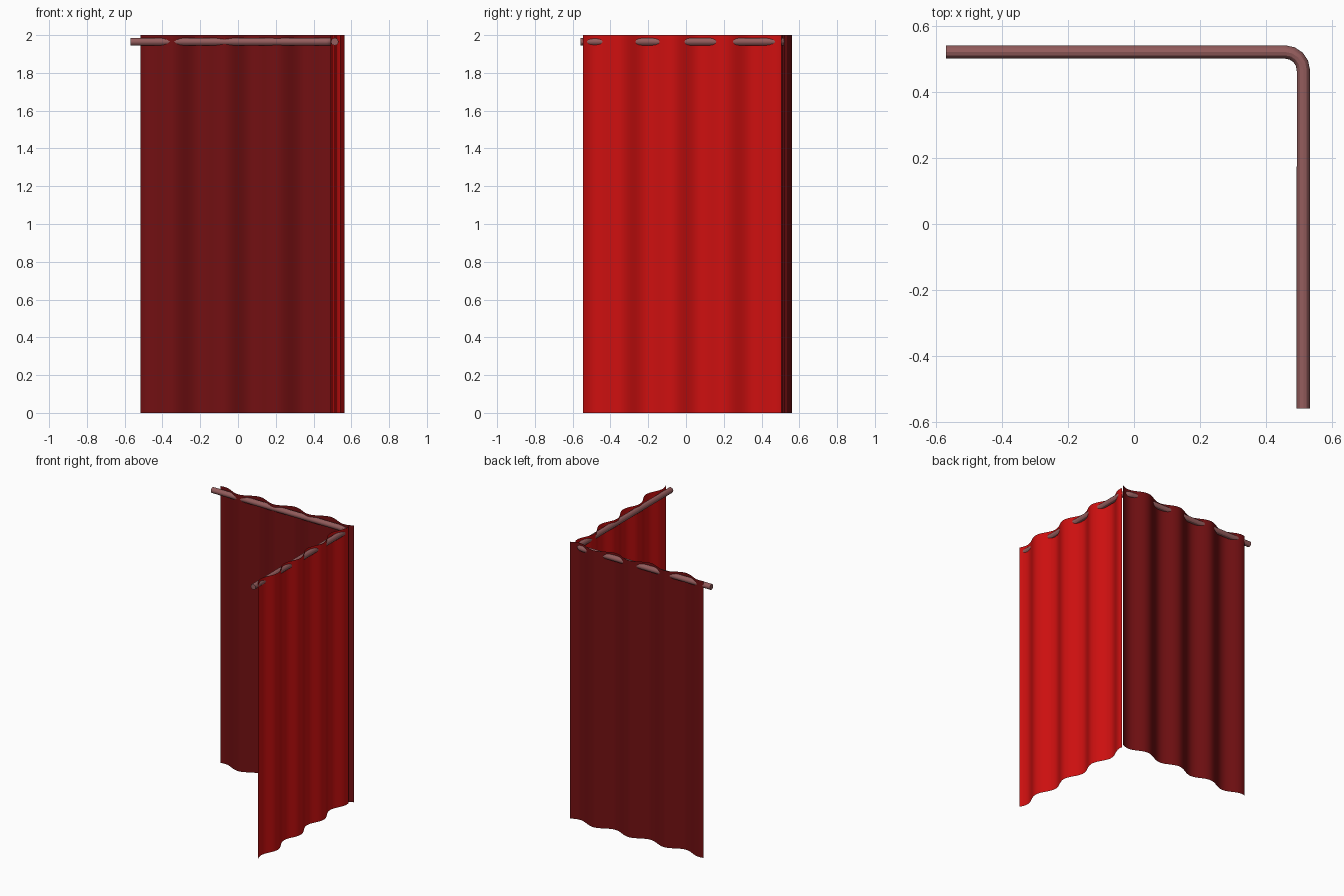
import bpy, bmesh
from math import sin, cos, pi

if "Cube" in bpy.data.objects:
    bpy.data.objects.remove(bpy.data.objects["Cube"])


def material(name, rgb):
    m = bpy.data.materials.new(name)
    m.diffuse_color = (*rgb, 1)
    m.use_nodes = True
    m.node_tree.nodes["Principled BSDF"].inputs["Base Color"].default_value = m.diffuse_color
    return m


def curtain(name, start, end, place, mat, n=96, height=2.0):
    """Hang a single-sided pleated sheet; place(t) gives the x, y of its plan curve."""
    bm = bmesh.new()
    rows = []
    for z in (0, height):
        rows.append([bm.verts.new((*place(start + (end - start) * i / n), z))
                     for i in range(n + 1)])
    low, high = rows
    for i in range(n):
        # outward facing (away from the enclosed corner)
        f = bm.faces.new((low[i + 1], low[i], high[i], high[i + 1]))
        f.smooth = True
    me = bpy.data.meshes.new(name)
    bm.to_mesh(me)
    bm.free()
    me.materials.append(mat)
    ob = bpy.data.objects.new(name, me)
    bpy.context.collection.objects.link(ob)
    return ob


AMP, PERIOD = 0.023, 0.278


def pleat(t):
    return AMP * sin(2 * pi * t / PERIOD)


# Two pleated panels, each drifting slightly across its rail
curtain("back_curtain", -0.515, 0.55,
        lambda t: (t, 0.530 + 0.022 * t + pleat(t)),
        material("maroon cloth", (0.17, 0.005, 0.006)))
curtain("right_curtain", -0.505, 0.545,
        lambda t: (0.527 + 0.038 * t + pleat(t), -t),
        material("red cloth", (0.62, 0.005, 0.005)))

# L-shaped rail with a rounded corner
RAIL_X, RAIL_Y, BEND, Z = 0.512, 0.52, 0.055, 1.965
path = [(-0.568, RAIL_Y)]
for i in range(5):
    a = pi / 2 * (1 - i / 4)
    path.append((RAIL_X - BEND + BEND * cos(a), RAIL_Y - BEND + BEND * sin(a)))
path.append((RAIL_X, -0.558))

cu = bpy.data.curves.new("curtain_rail", 'CURVE')
cu.dimensions = '3D'
cu.bevel_depth = 0.02
cu.bevel_resolution = 4
cu.use_fill_caps = True
sp = cu.splines.new('POLY')
sp.points.add(len(path) - 1)
for p, (x, y) in zip(sp.points, path):
    p.co = (x, y, Z, 1)
sp.use_smooth = True
cu.materials.append(material("rail", (0.3, 0.11, 0.11)))
rail = bpy.data.objects.new("curtain_rail", cu)
bpy.context.collection.objects.link(rail)

# Turn the rail into a mesh with crisp end caps
bpy.context.view_layer.objects.active = rail
rail.select_set(True)
bpy.ops.object.convert(target='MESH')
bpy.ops.object.shade_smooth_by_angle()
